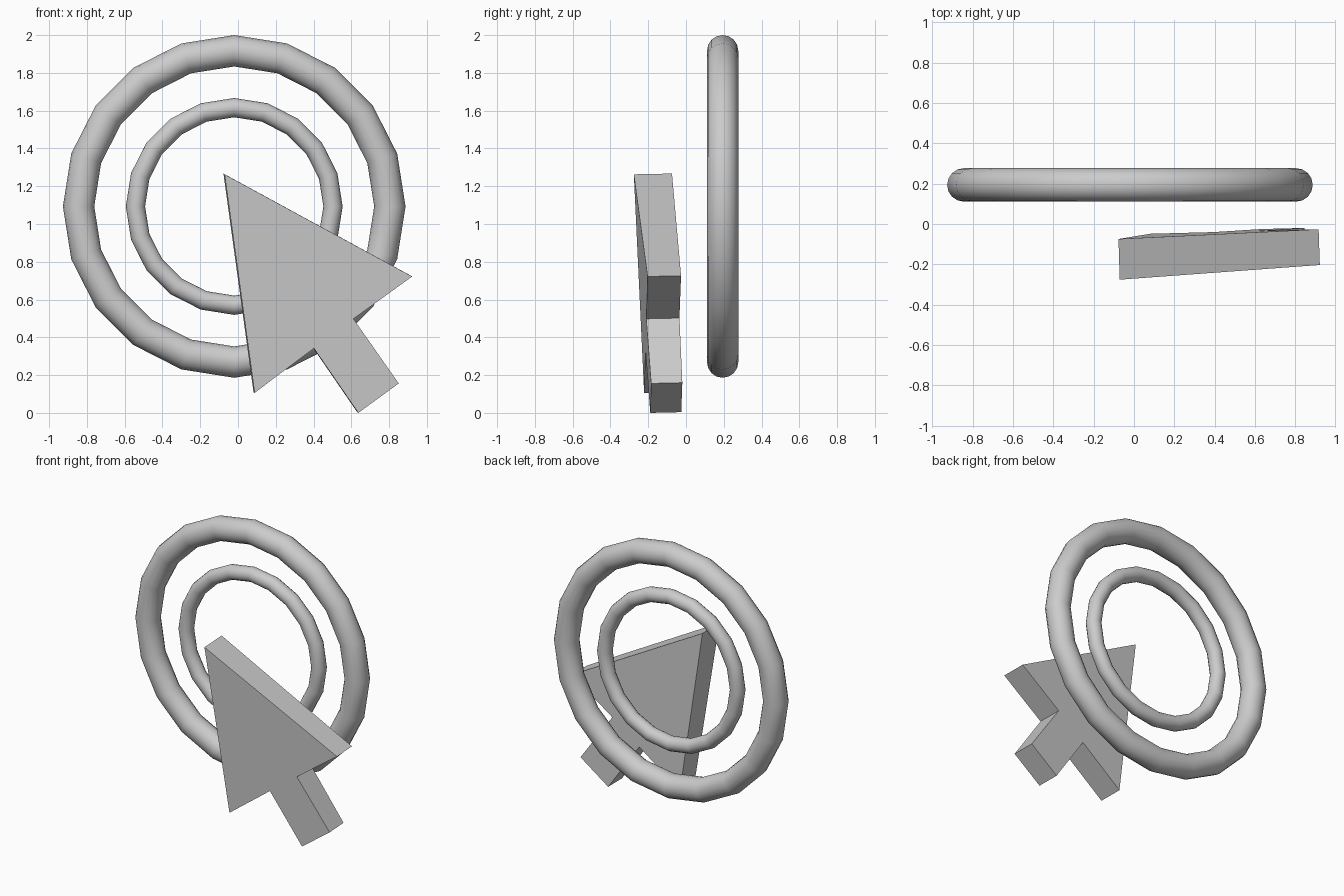
import bpy, bmesh
from math import pi

if "Cube" in bpy.data.objects:
    bpy.data.objects.remove(bpy.data.objects["Cube"])


def ring(name, major, minor):
    # 20-sided hoop standing upright, facing the front
    bpy.ops.mesh.primitive_torus_add(
        major_radius=major, minor_radius=minor, major_segments=20, minor_segments=16,
        location=(-0.02, 0.194, 1.093), rotation=(pi / 2, 0, 0))
    obj = bpy.context.object
    obj.name = name
    bpy.ops.object.shade_smooth_by_angle(angle=pi / 6)
    return obj


# Two concentric hoops
ring("outer_ring", 0.824, 0.083)
ring("inner_ring", 0.523, 0.051)

# Arrow outline (x, z): tip, right wing, notch, stem end, notch, left wing
outline = [(-0.071, 1.263), (0.922, 0.722), (0.611, 0.498), (0.851, 0.156),
           (0.637, 0.0), (0.402, 0.342), (0.088, 0.106)]

# Arrow plate: front and back faces lie on slightly tilted planes
bm = bmesh.new()
front = [bm.verts.new((x, -0.222 + 0.0515 * x - 0.04 * z, z)) for x, z in outline]
back = [bm.verts.new((x - 0.006, -0.05 + 0.039 * x - 0.017 * z, z + 0.004))
        for x, z in outline]
bm.faces.new(front)
bm.faces.new(back[::-1])
for i in range(len(outline)):
    j = (i + 1) % len(outline)
    bm.faces.new((front[i], back[i], back[j], front[j]))
bmesh.ops.recalc_face_normals(bm, faces=bm.faces)
mesh = bpy.data.meshes.new("arrow_pointer")
bm.to_mesh(mesh)
bm.free()
bpy.context.collection.objects.link(bpy.data.objects.new("arrow_pointer", mesh))
